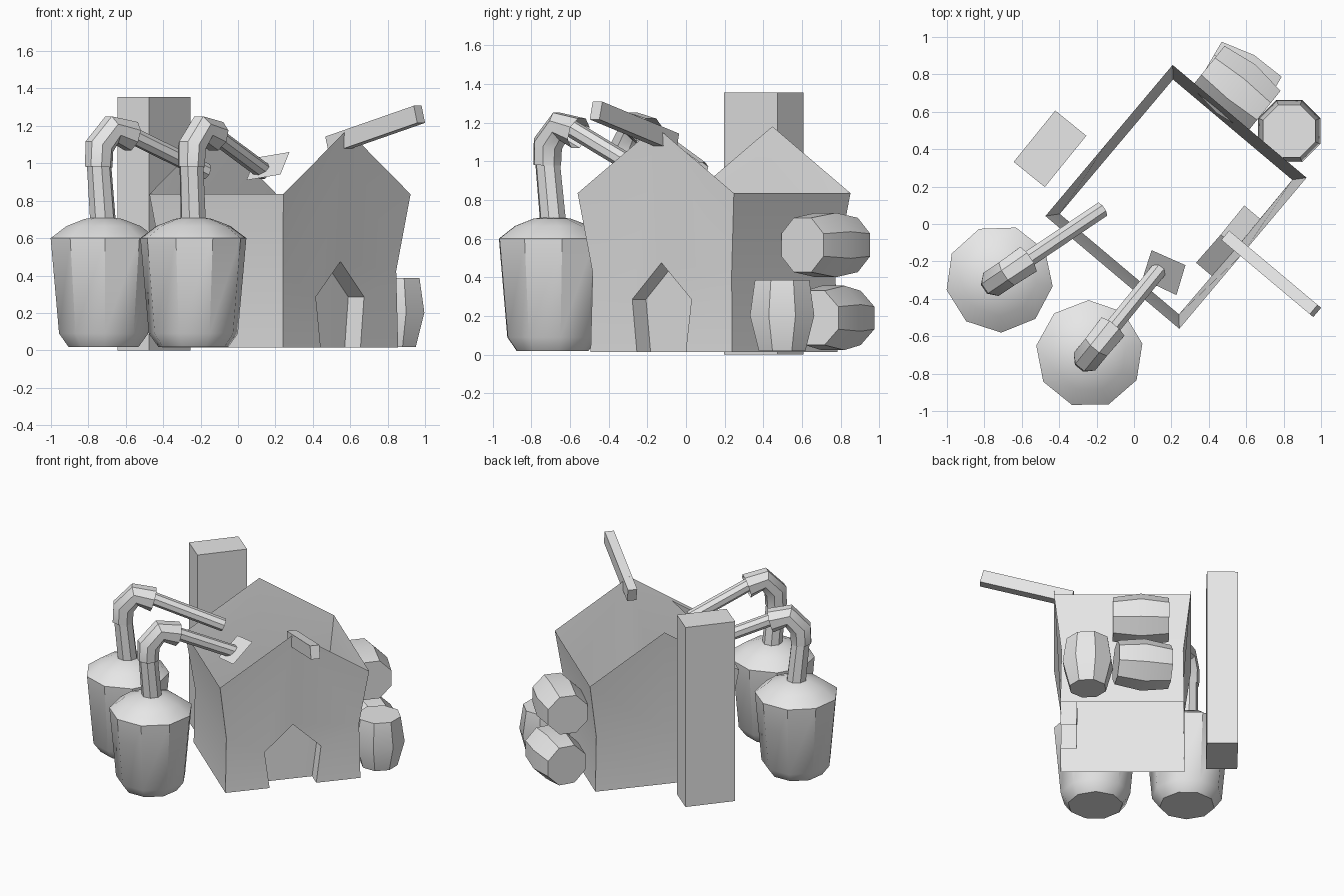
import bpy, bmesh, math
from mathutils import Vector, Matrix

if "Cube" in bpy.data.objects:
    bpy.data.objects.remove(bpy.data.objects["Cube"])

stone = bpy.data.materials.new("light_grey")
stone.diffuse_color = (0.8, 0.8, 0.8, 1)
stone.use_nodes = True
stone.node_tree.nodes["Principled BSDF"].inputs["Base Color"].default_value = stone.diffuse_color


def finish(name, bm, angle=35, fix=True):
    if fix:
        bmesh.ops.recalc_face_normals(bm, faces=bm.faces)
    me = bpy.data.meshes.new(name)
    bm.to_mesh(me)
    bm.free()
    ob = bpy.data.objects.new(name, me)
    bpy.context.collection.objects.link(ob)
    me.materials.append(stone)
    bpy.ops.object.select_all(action='DESELECT')
    ob.select_set(True)
    bpy.context.view_layer.objects.active = ob
    bpy.ops.object.shade_smooth_by_angle(angle=math.radians(angle))
    return ob


def tube(name, stations, sides, side=(1, 0, 0), phase=0, capped=True):
    """Sweep a ring through (centre, radius) stations."""
    bm = bmesh.new()
    pts = [Vector(p) for p, r in stations]
    side = Vector(side).normalized()
    rings = []
    for i, (p, r) in enumerate(stations):
        t = Vector()
        if i > 0:
            t += (pts[i] - pts[i - 1]).normalized()
        if i < len(pts) - 1:
            t += (pts[i + 1] - pts[i]).normalized()
        s = (side - t.normalized() * side.dot(t.normalized())).normalized()
        up = t.normalized().cross(s)
        angs = [math.radians(phase) + k * math.tau / sides for k in range(sides)]
        rings.append([bm.verts.new(pts[i] + r * (math.cos(a) * s + math.sin(a) * up)) for a in angs])
    for a, b in zip(rings, rings[1:]):
        for k in range(sides):
            n = (k + 1) % sides
            bm.faces.new((a[k], a[n], b[n], b[k]))
    if capped:
        bm.faces.new(rings[0][::-1])
        bm.faces.new(rings[-1])
    return finish(name, bm, fix=capped)


def box(name, centre, size, rot):
    bm = bmesh.new()
    bmesh.ops.create_cube(bm, size=1)
    m = Matrix.Translation(centre) @ rot.to_4x4() @ Matrix.Diagonal((*size, 1))
    bmesh.ops.transform(bm, matrix=m, verts=bm.verts)
    return finish(name, bm)


# House: open-topped walls pinched at the waist, gables at local +x and -x
HX, HY = 0.468, 0.528
LEVELS = [(0.015, 0.905), (0.425, 0.89), (0.835, 1.0)]


def flare(z):
    for (z0, s0), (z1, s1) in zip(LEVELS, LEVELS[1:]):
        if z <= z1:
            return s0 + (s1 - s0) * (z - z0) / (z1 - z0)
    return 1.0


bm = bmesh.new()
cache = {}


def vert(x, y, z):
    key = (round(x, 4), round(y, 4), round(z, 4))
    if key not in cache:
        cache[key] = bm.verts.new(key)
    return cache[key]


def face(points, flip=False):
    vs = [vert(*p) for p in points]
    bm.faces.new(vs[::-1] if flip else vs)


def corner(sx, sy, i):
    z, s = LEVELS[i]
    return (sx * HX * s, sy * HY * s, z)


def gable(sx, y, z):
    return (sx * HX * flare(z), y, z)


for sy in (1, -1):
    # eave walls
    for i in (0, 1):
        face([corner(1, sy, i), corner(-1, sy, i), corner(-1, sy, i + 1), corner(1, sy, i + 1)], sy < 0)
    # front gable half around the doorway
    door = [gable(1, sy * 0.165, 0.015), gable(1, sy * 0.2, 0.286), gable(1, 0, 0.475)]
    face([door[0], corner(1, sy, 0), corner(1, sy, 1), door[1]], sy < 0)
    face([door[1], corner(1, sy, 1), corner(1, sy, 2), gable(1, 0, 1.18), door[2]], sy < 0)
    # doorway recess
    inner = [(x - 0.11, y, z) for x, y, z in door]
    for k in (0, 1):
        face([door[k], door[k + 1], inner[k + 1], inner[k]], sy < 0)
    face([inner[0], inner[1], inner[2], (inner[0][0], 0, 0.015)], sy < 0)
    # rear gable half
    mids = [gable(-1, 0, z) for z in (0.015, 0.425, 1.18)]
    for i in (0, 1):
        face([mids[i], mids[i + 1], corner(-1, sy, i + 1), corner(-1, sy, i)], sy < 0)
bmesh.ops.transform(bm, verts=bm.verts,
                    matrix=Matrix.Translation((0.2245, 0.145, 0)) @ Matrix.Rotation(math.radians(-40.1), 4, 'Z'))
finish("house_walls", bm, fix=False)

# Chimney
box("chimney", (-0.449, 0.402, 0.678), (0.214, 0.353, 1.355), Matrix.Rotation(math.radians(-39), 3, 'Z'))

# Roof beam over the front gable
a, b = Vector((0.497, -0.068, 1.097)), Vector((0.97, -0.465, 1.262))
box("gable_beam", (a + b) / 2, ((b - a).length, 0.065, 0.095),
    Matrix.Rotation(math.atan2(b.y - a.y, b.x - a.x), 3, 'Z') @
    Matrix.Rotation(-math.atan2(b.z - a.z, (b - a).xy.length), 3, 'Y'))

# Tanks with their outlet pipes
TANK = [(0.19, 0.018), (0.242, 0.09), (0.288, 0.6), (0.2, 0.665), (0.1, 0.703), (0.01, 0.715)]
for tag, cx, cy, phase, px, py, dx, dy, reach in (
        ("left", -0.72, -0.293, 32, -0.745, -0.31, 0.83, 0.56, 0.69),
        ("front", -0.238, -0.695, 11, -0.25, -0.718, 0.63, 0.776, 0.62)):
    tube(tag + "_tank", [((cx, cy, z), r) for r, z in TANK], 9, phase=phase)

    def along(d, z):
        return (px + dx * d, py + dy * d, z)

    side = (-dy, dx, 0)
    tube(tag + "_riser_pipe", [((cx, cy + 0.01, 0.66), 0.07), (along(0, 1.02), 0.066)], 8, side, 22.5, False)
    tube(tag + "_elbow", [(along(0, 0.98), 0.075), (along(0.005, 1.09), 0.08),
                          (along(0.085, 1.18), 0.08), (along(0.21, 1.145), 0.085)], 8, side, 22.5, False)
    tube(tag + "_outlet_pipe", [(along(0.14, 1.18), 0.046), (along(reach, 0.955), 0.046)], 8, side, 22.5, False)

# Small tilted plate under the front outlet
bm = bmesh.new()
bm.faces.new([bm.verts.new(p) for p in ((0.094, -0.14, 1.03), (0.045, -0.294, 0.91),
                                        (0.227, -0.38, 0.94), (0.275, -0.22, 1.06))])
finish("outlet_plate", bm, fix=False)


# Barrels: two lying against the wall, one upright
def barrel(name, start, end, radii, side):
    s, e = Vector(start), Vector(end)
    tube(name, [(s, radii[0]), ((s + e) / 2, radii[1]), (e, radii[2])], 8, side, 22.5)


barrel("upper_barrel", (0.396, 0.843, 0.567), (0.695, 0.602, 0.567), (0.152, 0.18, 0.152), (0, 0, 1))
barrel("lower_barrel", (0.398, 0.853, 0.19), (0.719, 0.666, 0.19), (0.152, 0.18, 0.152), (0, 0, 1))
barrel("upright_barrel", (0.83, 0.497, 0.018), (0.83, 0.497, 0.387), (0.13, 0.18, 0.152), (1, 0, 0))
